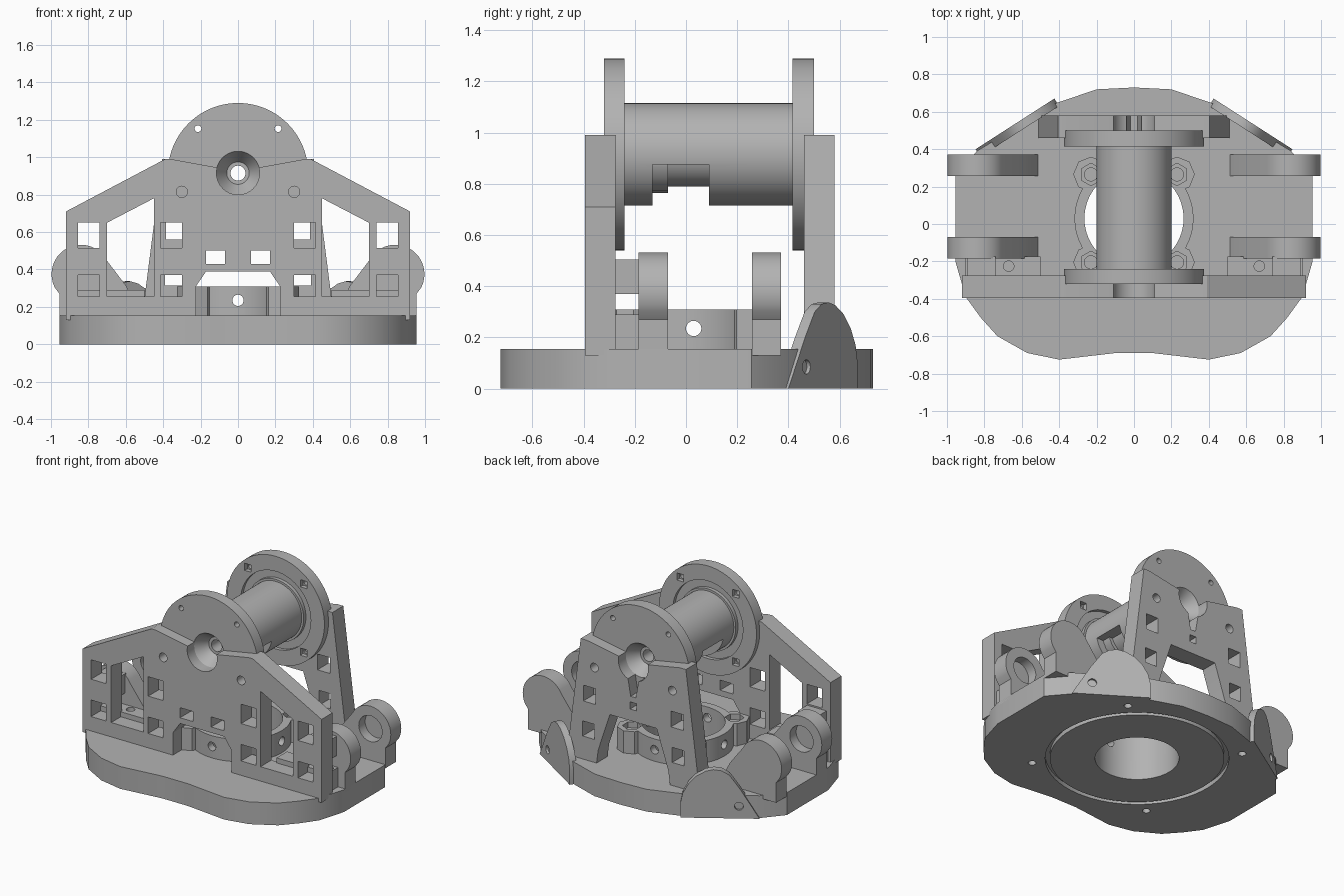
import bpy, bmesh, math
from mathutils import Matrix, Vector

old = bpy.data.objects.get("Cube")
if old:
    bpy.data.objects.remove(old, do_unlink=True)

grey = bpy.data.materials.new("plain_grey")
grey.use_nodes = True
grey.diffuse_color = (0.45, 0.45, 0.45, 1)
grey.node_tree.nodes["Principled BSDF"].inputs["Base Color"].default_value = grey.diffuse_color


def finish(name, bm):
    bmesh.ops.recalc_face_normals(bm, faces=bm.faces)
    mesh = bpy.data.meshes.new(name)
    bm.to_mesh(mesh)
    bm.free()
    mesh.materials.append(grey)
    ob = bpy.data.objects.new(name, mesh)
    bpy.context.collection.objects.link(ob)
    return ob


def prism(name, pts, lo, hi, axis="y"):
    """Extrude a 2D outline: (x, z) along y, or (x, y) along z."""
    bm = bmesh.new()
    place = (lambda a, b, d: (a, d, b)) if axis == "y" else (lambda a, b, d: (a, b, d))
    face = bm.faces.new([bm.verts.new(place(a, b, lo)) for a, b in pts])
    out = bmesh.ops.extrude_face_region(bm, geom=[face])
    move = Vector(place(0, 0, hi - lo))
    bmesh.ops.translate(bm, vec=move, verts=[v for v in out["geom"] if isinstance(v, bmesh.types.BMVert)])
    return finish(name, bm)


def box(name, x, y, z):
    return prism(name, [(x[0], z[0]), (x[1], z[0]), (x[1], z[1]), (x[0], z[1])], *y)


def cyl(name, r, a, b, lo, hi, axis="y", r2=None, sides=64):
    """Cylinder or cone between lo and hi on an axis; a, b are the other two coordinates."""
    bm = bmesh.new()
    bmesh.ops.create_cone(bm, cap_ends=True, segments=sides, radius1=r,
                          radius2=r if r2 is None else r2, depth=hi - lo)
    mid = (lo + hi) / 2
    turn, pos = {"x": (Matrix.Rotation(math.pi / 2, 4, "Y"), (mid, a, b)),
                 "y": (Matrix.Rotation(-math.pi / 2, 4, "X"), (a, mid, b)),
                 "z": (Matrix.Identity(4), (a, b, mid))}[axis]
    bmesh.ops.transform(bm, matrix=Matrix.Translation(pos) @ turn, verts=bm.verts)
    return finish(name, bm)


def combine(ob, tool, op="DIFFERENCE"):
    mod = ob.modifiers.new("combine", "BOOLEAN")
    mod.operation, mod.solver, mod.object = op, "EXACT", tool
    bpy.context.view_layer.objects.active = ob
    bpy.ops.object.modifier_apply(modifier=mod.name)
    bpy.data.objects.remove(tool, do_unlink=True)


def mirrored(half):
    return half + [(-x, v) for x, v in reversed(half) if x]


TOP = 0.155     # deck height
CY = 0.03       # turntable centre
AX = 0.915      # drum axle height

# Base plate with centre hole, underside groove and screw holes
base = prism("base_plate", mirrored([
    (0.1, -0.69), (0.4, -0.725), (0.57, -0.69), (0.73, -0.6), (0.82, -0.5), (0.9, -0.39),
    (0.955, -0.2), (0.955, 0.255), (0.84, 0.39), (0.42, 0.645), (0.2, 0.72), (0, 0.73)]), 0, TOP, "z")
groove = cyl("cutter", 0.58, 0, CY, -0.02, 0.03, "z")
combine(groove, cyl("cutter", 0.55, 0, CY, -0.1, 0.1, "z"))
combine(base, groove)
combine(base, cyl("cutter", 0.265, 0, CY, -0.1, 0.3, "z"))
for sx in (1, -1):
    for sy in (1, -1):
        combine(base, cyl("cutter", 0.025, 0.47 * sx, CY + 0.47 * sy, -0.1, 0.06, "z", sides=24))

# Turntable collar with four screw lobes
collar = cyl("collar", 0.318, 0, CY, TOP - 0.02, 0.31, "z")
spots = [(sx * 0.23, CY + sy * 0.235) for sx in (1, -1) for sy in (1, -1)]
for x, y in spots:
    combine(collar, cyl("lobe", 0.095, x, y, TOP - 0.02, 0.31, "z", sides=8), "UNION")
combine(collar, cyl("cutter", 0.265, 0, CY, 0, 1, "z"))
for x, y in spots:
    combine(collar, cyl("cutter", 0.06, x, y, 0.27, 0.4, "z", sides=6))
    combine(collar, cyl("cutter", 0.035, x, y, 0.16, 0.4, "z", sides=24))
combine(collar, cyl("cutter", 0.03, CY, 0.235, -0.5, 0.5, "x", sides=24))
combine(collar, cyl("cutter", 0.03, 0, 0.235, -0.5, 0.5, "y", sides=24))


# Upright panels
def pierce(panel, lo, hi, windows, foot):
    for s in (1, -1):
        for x0, x1, z0, z1 in windows:
            combine(panel, box("cutter", sorted((s * x0, s * x1)), (lo, hi), (z0, z1)))
        combine(panel, cyl("cutter", 0.03, 0.3 * s, 0.815, lo, hi, sides=24))
    combine(panel, prism("cutter", mirrored(foot), lo, hi))
    combine(panel, cyl("cutter", 0.115, 0, AX, lo, hi))


saddle = [(0.36, 0.99), (0.1, 0.943)]
front = prism("front_panel", mirrored([(0.92, 0.13), (0.92, 0.71), (0.39, 0.99)] + saddle), -0.395, -0.275)
pierce(front, -0.5, -0.2,
       [(0.74, 0.855, 0.515, 0.65), (0.74, 0.855, 0.255, 0.37), (0.3, 0.415, 0.515, 0.65),
        (0.3, 0.415, 0.255, 0.37), (0.07, 0.17, 0.43, 0.5)],
       [(0.225, 0.1), (0.225, 0.31), (0.17, 0.39)])
for s in (1, -1):
    combine(front, prism("cutter", [(s * x, z) for x, z in
            ((0.7, 0.255), (0.7, 0.65), (0.45, 0.78), (0.45, 0.255))], -0.5, -0.2))

back = prism("back_panel", mirrored([(0.515, 0.13), (0.405, 0.99)] + saddle), 0.46, 0.58)
pierce(back, 0.4, 0.65, [(0.29, 0.385, 0.56, 0.67), (0.3, 0.39, 0.315, 0.42)],
       [(0.29, 0.1), (0.27, 0.25), (0.18, 0.52)])
combine(back, prism("cutter", mirrored([(0.02, 0.69), (0.05, 0.86)]), 0.4, 0.65))
combine(back, box("cutter", (-0.025, 0.025), (0.4, 0.65), (0.6, 0.65)))

# Drum: barrel, ratchet core and two flanges
drum = cyl("drum", 0.2, 0, AX, -0.26, 0.44, sides=96)
combine(drum, box("cutter", (-0.3, 0.3), (-0.13, 0.09), (0.6, 0.875)))
combine(drum, cyl("core", 0.125, 0, AX, -0.2, 0.2), "UNION")
combine(drum, cyl("ratchet", 0.15, 0, AX, -0.15, -0.07, sides=20), "UNION")
for lo, hi, inner, outer, d in ((-0.32, -0.24, -0.24, -0.32, -1), (0.415, 0.5, 0.415, 0.5, 1)):
    flange = cyl("flange", 0.375, 0, AX, lo, hi, sides=96)
    ring = cyl("cutter", 0.27, 0, AX, inner - 0.025, inner + 0.025)
    combine(ring, cyl("cutter", 0.215, 0, AX, inner - 0.1, inner + 0.1))
    combine(flange, ring)
    for k in range(4):
        a = math.radians(48 if k % 2 else 132) + math.pi * (k // 2)
        x, z = 0.32 * math.cos(a), AX + 0.32 * math.sin(a)
        combine(flange, cyl("cutter", 0.018, x, z, lo - 0.1, hi + 0.1, sides=20))
        combine(flange, box("cutter", (x - 0.025, x + 0.025), (inner - 0.03, inner + 0.03), (z - 0.025, z + 0.025)))
    combine(drum, flange, "UNION")
    # countersink from the outer face inward
    if d < 0:
        bowl = cyl("cutter", 0.12, 0, AX, outer - 0.005, outer + 0.085, r2=0.06)
    else:
        bowl = cyl("cutter", 0.06, 0, AX, outer - 0.085, outer + 0.005, r2=0.12)
    combine(drum, bowl)
combine(drum, cyl("cutter", 0.04, 0, AX, -0.6, 0.7, sides=32))

# Side lugs with blind axle sockets, brackets and fan plates
cx, cz, r = 0.84, 0.375, 0.157
arc = [(cx + r * math.cos(math.radians(a)), cz + r * math.sin(math.radians(a)))
       for a in range(153, -28, -9)]
lug = [(0.5, 0.13), (0.6, 0.315)] + arc + [(0.955, 0.27), (0.955, 0.13)]
fan = [(0, 0), (0.03, 0.05), (0.12, 0.2), (0.19, 0.3), (0.24, 0.33), (0.29, 0.337), (0.34, 0.325),
       (0.4, 0.29), (0.45, 0.235), (0.485, 0.17), (0.5, 0.1), (0.5, 0)]
for s, side in ((1, "left"), (-1, "right")):
    for lo, hi, socket, end in ((-0.185, -0.07, -0.07, "front"), (0.257, 0.372, 0.257, "back")):
        ob = prism(f"{side}_{end}_lug", [(s * x, z) for x, z in lug], lo, hi)
        combine(ob, cyl("cutter", 0.09, s * cx, cz, socket - 0.07, socket + 0.07))
    foot = box(f"{side}_bracket_foot", sorted((s * 0.5, s * 0.9)), (-0.29, -0.175), (0.13, 0.29))
    for x in (0.67, 0.86):
        combine(foot, cyl("cutter", 0.028, s * x, -0.225, 0.2, 0.4, "z", sides=24))
    box(f"{side}_bracket_bar", sorted((s * 0.74, s * 0.89)), (-0.29, -0.175), (0.37, 0.505))

    plate = prism(f"{side}_fan_plate", fan, -0.012, 0.035)
    combine(plate, cyl("cutter", 0.028, 0.13, 0.085, -0.1, 0.1, sides=24))
    u = Vector((-0.42 * s, 0.27, 0)).normalized()
    n = Vector((-0.27 * s, -0.42, 0)).normalized()
    frame = Matrix((u, n, Vector((0, 0, 1)))).transposed().to_4x4()
    plate.data.transform(Matrix.Translation((0.84 * s, 0.39, 0)) @ frame)
    if s < 0:
        plate.data.flip_normals()

# Smooth the round parts, keep hard edges
bpy.ops.object.select_all(action="DESELECT")
for ob in bpy.context.scene.objects:
    if ob.type == "MESH":
        ob.select_set(True)
        bpy.context.view_layer.objects.active = ob
bpy.ops.object.shade_smooth_by_angle(angle=math.radians(25))
